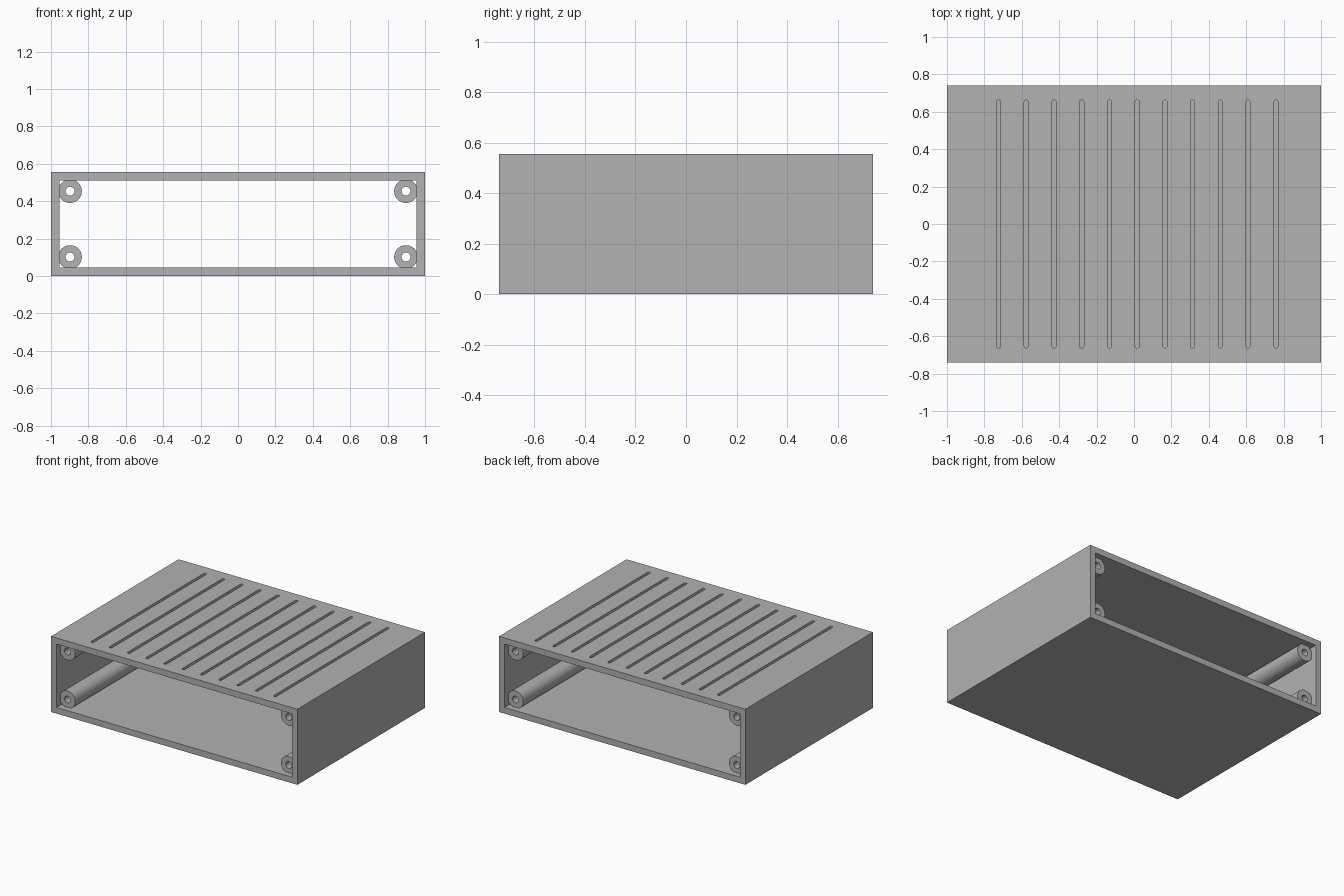
import bpy
import bmesh
from math import cos, sin, pi, radians

if "Cube" in bpy.data.objects:
    bpy.data.objects.remove(bpy.data.objects["Cube"], do_unlink=True)

# Overall sizes
HALF_W, HALF_D, HEIGHT, WALL = 1.0, 0.74, 0.555, 0.045
POST_R, HOLE_R, RECESS = 0.063, 0.024, 0.045
SLOT_W, SLOT_DEPTH, SLOT_HALF = 0.022, 0.024, 0.663

grey = bpy.data.materials.new("case_grey")
grey.use_nodes = True
grey.diffuse_color = (0.445, 0.445, 0.445, 1)
grey.node_tree.nodes["Principled BSDF"].inputs["Base Color"].default_value = grey.diffuse_color


def finish(name, bm):
    bmesh.ops.recalc_face_normals(bm, faces=bm.faces[:])
    mesh = bpy.data.meshes.new(name)
    bm.to_mesh(mesh)
    bm.free()
    mesh.materials.append(grey)
    obj = bpy.data.objects.new(name, mesh)
    bpy.context.collection.objects.link(obj)
    return obj


def activate(obj):
    bpy.ops.object.select_all(action="DESELECT")
    obj.select_set(True)
    bpy.context.view_layer.objects.active = obj


def rectangle(x, low, high):
    return [(-x, low), (x, low), (x, high), (-x, high)]


def circle(cx, cz, r, n=40):
    return [(cx + r * cos(2 * pi * i / n), cz + r * sin(2 * pi * i / n)) for i in range(n)]


def hollow_extrusion(name, outer, inner, half_length):
    """Tube along y between two matching xz outlines, with open bore."""
    bm = bmesh.new()
    loops = [[bm.verts.new((x, y, z)) for x, z in outline]
             for outline, y in ((outer, -half_length), (outer, half_length),
                                (inner, half_length), (inner, -half_length))]
    n = len(outer)
    for k in range(4):
        a, b = loops[k], loops[(k + 1) % 4]
        for i in range(n):
            j = (i + 1) % n
            bm.faces.new((a[i], a[j], b[j], b[i]))
    return finish(name, bm)


# Case sleeve, open at front and back
case = hollow_extrusion("case_sleeve", rectangle(HALF_W, 0, HEIGHT),
                        rectangle(HALF_W - WALL, WALL, HEIGHT - WALL), HALF_D)

# Round-ended grooves cut into the lid
bm = bmesh.new()
r = SLOT_W / 2
for i in range(11):
    cx = 0.017 + (i - 5) * 0.1483
    outline = []
    for side in (1, -1):
        for k in range(7):
            a = pi * k / 6
            outline.append((cx + side * r * cos(a), side * (SLOT_HALF - r + r * sin(a))))
    base = bm.faces.new([bm.verts.new((x, y, HEIGHT - SLOT_DEPTH)) for x, y in outline])
    top = bmesh.ops.extrude_face_region(bm, geom=[base])["geom"]
    bmesh.ops.translate(bm, vec=(0, 0, SLOT_DEPTH * 2),
                        verts=[v for v in top if isinstance(v, bmesh.types.BMVert)])
cutter = finish("groove_cutter", bm)
cutter.hide_render = True
cut = case.modifiers.new("grooves", "BOOLEAN")
cut.operation, cut.solver, cut.object = "DIFFERENCE", "EXACT", cutter
activate(case)
bpy.ops.object.modifier_apply(modifier=cut.name)
bpy.data.objects.remove(cutter, do_unlink=True)

# Four hollow screw posts in the corners, set back from the openings
for side, sx in (("left", 1), ("right", -1)):
    for level, sz in (("upper", 1), ("lower", -1)):
        cx, cz = sx * 0.898, HEIGHT / 2 + sz * 0.176
        post = hollow_extrusion(f"{level}_{side}_screw_post", circle(cx, cz, POST_R),
                                circle(cx, cz, HOLE_R), HALF_D - RECESS)
        activate(post)
        bpy.ops.object.shade_smooth_by_angle(angle=radians(30))
